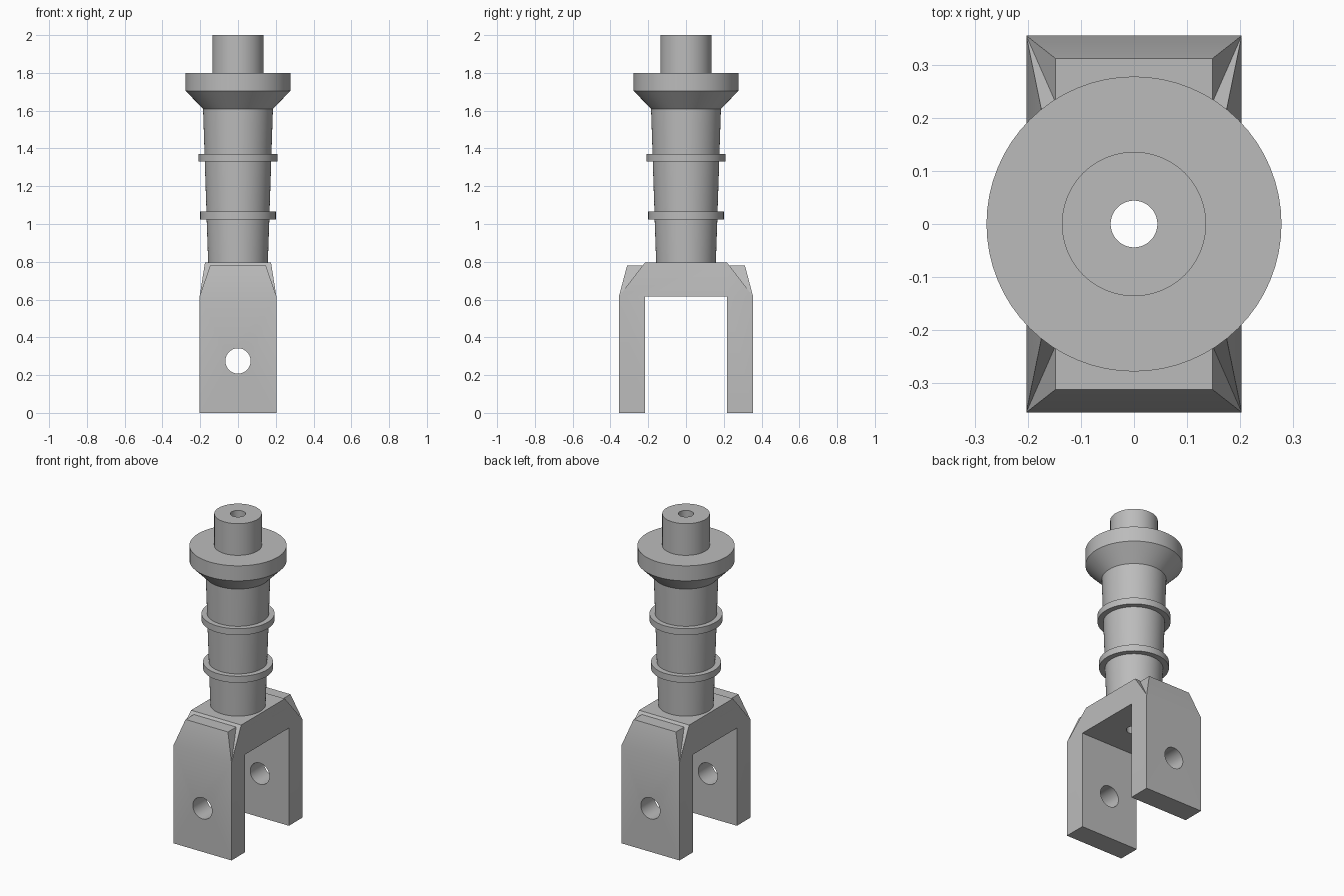
import bpy, bmesh, math
from mathutils import Matrix

if "Cube" in bpy.data.objects:
    bpy.data.objects.remove(bpy.data.objects["Cube"])

steel = bpy.data.materials.new("plain grey steel")
steel.use_nodes = True
GREY = (0.5, 0.5, 0.5, 1)
steel.diffuse_color = GREY
steel.node_tree.nodes["Principled BSDF"].inputs["Base Color"].default_value = GREY


def make(name, bm):
    bmesh.ops.recalc_face_normals(bm, faces=bm.faces)
    mesh = bpy.data.meshes.new(name)
    bm.to_mesh(mesh)
    bm.free()
    mesh.materials.append(steel)
    obj = bpy.data.objects.new(name, mesh)
    bpy.context.collection.objects.link(obj)
    return obj


def stack(name, *levels):
    """Convex block through rectangles given as (half x, half y, z)."""
    bm = bmesh.new()
    rings = [[bm.verts.new((sx * hx, sy * hy, z))
              for sx, sy in ((-1, -1), (1, -1), (1, 1), (-1, 1))]
             for hx, hy, z in levels]
    bm.faces.new(rings[0])
    bm.faces.new(rings[-1])
    for low, high in zip(rings, rings[1:]):
        for i in range(4):
            j = (i + 1) % 4
            bm.faces.new((low[i], low[j], high[j], high[i]))
    return make(name, bm)


def rod(name, radius, depth, matrix):
    bm = bmesh.new()
    bmesh.ops.create_cone(bm, cap_ends=True, segments=64, radius1=radius,
                          radius2=radius, depth=depth, matrix=matrix)
    return make(name, bm)


def combine(target, tool, operation):
    mod = target.modifiers.new(tool.name, "BOOLEAN")
    mod.operation, mod.solver, mod.object = operation, "EXACT", tool
    bpy.context.view_layer.objects.active = target
    bpy.ops.object.modifier_apply(modifier=mod.name)
    bpy.data.objects.remove(tool)


def smooth(obj):
    bpy.ops.object.select_all(action="DESELECT")
    obj.select_set(True)
    bpy.context.view_layer.objects.active = obj
    bpy.ops.object.shade_smooth_by_angle(angle=math.radians(25))


# Fork: tapered crown and bevelled leg shoulders, then slot, pin hole and bore
HALF_X, HALF_Y, SHOULDER, CROWN, BORE = 0.203, 0.355, 0.617, 0.795, 0.044
fork = stack("fork", (HALF_X, HALF_Y, 0), (HALF_X, HALF_Y, SHOULDER),
             (0.175, 0.218, CROWN))
combine(fork, stack("shoulders", (HALF_X, HALF_Y, SHOULDER),
                    (0.148, 0.312, 0.78)), "UNION")
combine(fork, stack("slot", (0.5, 0.218, -0.2), (0.5, 0.218, SHOULDER)), "DIFFERENCE")
combine(fork, rod("pin_hole", 0.067, 2, Matrix.Translation((0, 0, 0.275))
                  @ Matrix.Rotation(math.pi / 2, 4, "X")), "DIFFERENCE")
combine(fork, rod("crown_bore", BORE, 1, Matrix.Translation((0, 0, 0.9))),
        "DIFFERENCE")
smooth(fork)

# Hollow stem: tapered shaft with two collars, flared flange and top spigot
profile = [(BORE, CROWN), (0.158, CROWN),
           (0.166, 1.025), (0.2, 1.025), (0.2, 1.066), (0.167, 1.066),
           (0.176, 1.33), (0.209, 1.33), (0.209, 1.371), (0.177, 1.371),
           (0.185, 1.61), (0.278, 1.705), (0.278, 1.8),
           (0.136, 1.8), (0.136, 2), (BORE, 2)]
bm = bmesh.new()
points = [bm.verts.new((r, 0, z)) for r, z in profile]
edges = [bm.edges.new((a, b)) for a, b in zip(points, points[1:] + points[:1])]
bmesh.ops.spin(bm, geom=points + edges, axis=(0, 0, 1), cent=(0, 0, 0),
               angle=math.tau, steps=64, use_merge=True)
bmesh.ops.remove_doubles(bm, verts=bm.verts, dist=0.0001)
smooth(make("stem", bm))
